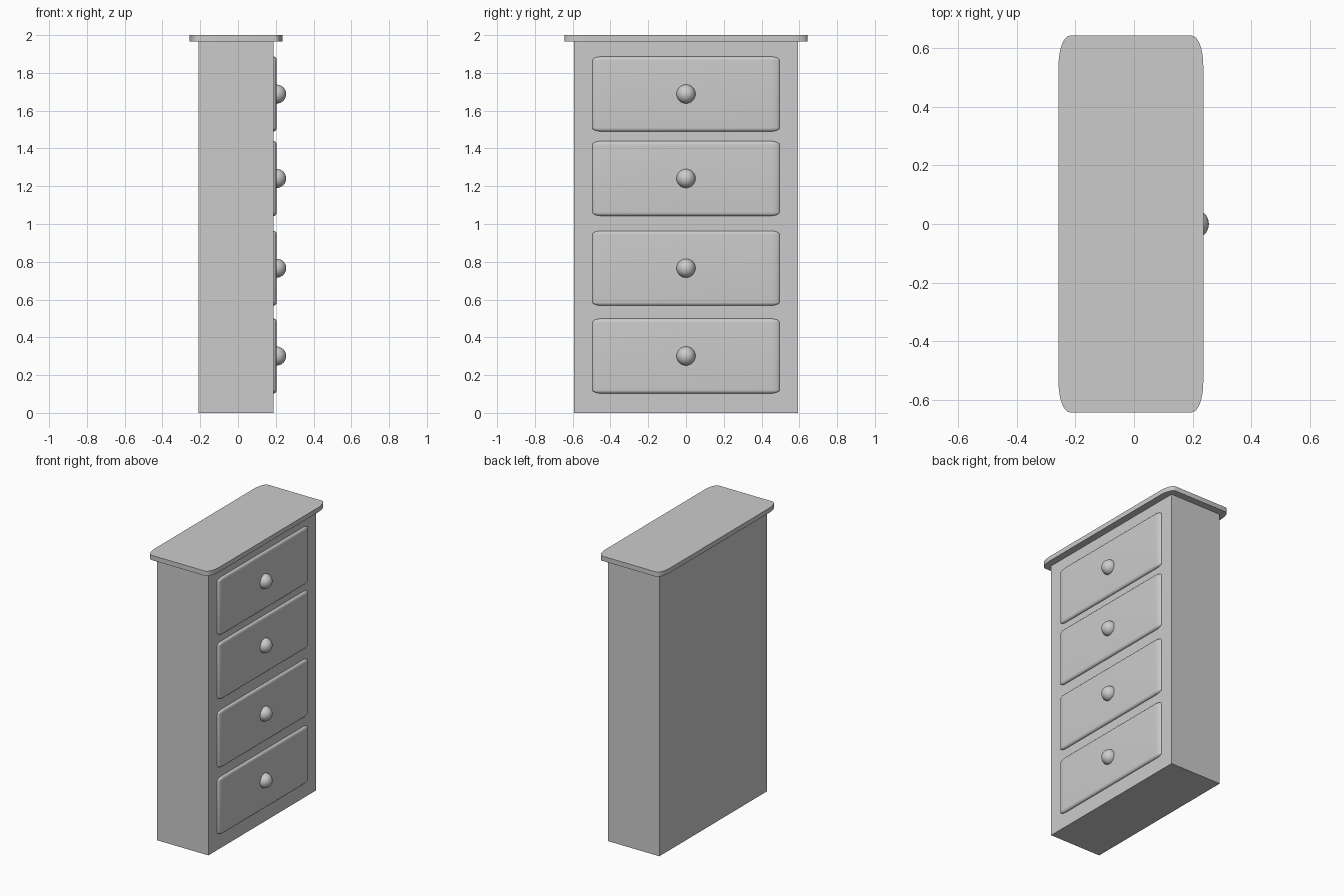
import bpy, bmesh

if "Cube" in bpy.data.objects:
    bpy.data.objects.remove(bpy.data.objects["Cube"])


def box(name, lo, hi, bevel=0.0, segments=6, upright_only=False):
    """Box between two corners; bevel is a fraction of each dimension."""
    bm = bmesh.new()
    bmesh.ops.create_cube(bm, size=1)
    if bevel:
        edges = [e for e in bm.edges if not upright_only
                 or abs(e.verts[0].co.z - e.verts[1].co.z) > 0.5]
        bmesh.ops.bevel(bm, geom=edges, offset=bevel, segments=segments,
                        profile=0.5, affect='EDGES')
    size = [b - a for a, b in zip(lo, hi)]
    centre = [(a + b) / 2 for a, b in zip(lo, hi)]
    bmesh.ops.scale(bm, vec=size, verts=bm.verts)
    bmesh.ops.translate(bm, vec=centre, verts=bm.verts)
    mesh = bpy.data.meshes.new(name)
    bm.to_mesh(mesh)
    bm.free()
    obj = bpy.data.objects.new(name, mesh)
    bpy.context.collection.objects.link(obj)
    if bevel:
        smooth(obj)
    return obj


def smooth(obj):
    bpy.ops.object.select_all(action='DESELECT')
    obj.select_set(True)
    bpy.context.view_layer.objects.active = obj
    bpy.ops.object.shade_smooth_by_angle()


# Cabinet body and overhanging top with rounded corners
box("cabinet_body", (-0.21, -0.593, 0), (0.187, 0.593, 1.968))
box("cabinet_top", (-0.257, -0.642, 1.967), (0.236, 0.642, 2.0),
    bevel=0.08, segments=8, upright_only=True)

# Four drawers, each with a softened front and a round knob
for i, z in enumerate((0.301, 0.766, 1.241, 1.688), start=1):
    box(f"drawer_{i}", (-0.095, -0.496, z - 0.198), (0.205, 0.496, z + 0.198),
        bevel=0.05)
    bpy.ops.mesh.primitive_uv_sphere_add(segments=32, ring_count=16,
                                         radius=0.05, location=(0.205, 0, z))
    knob = bpy.context.object
    knob.name = f"knob_{i}"
    smooth(knob)
